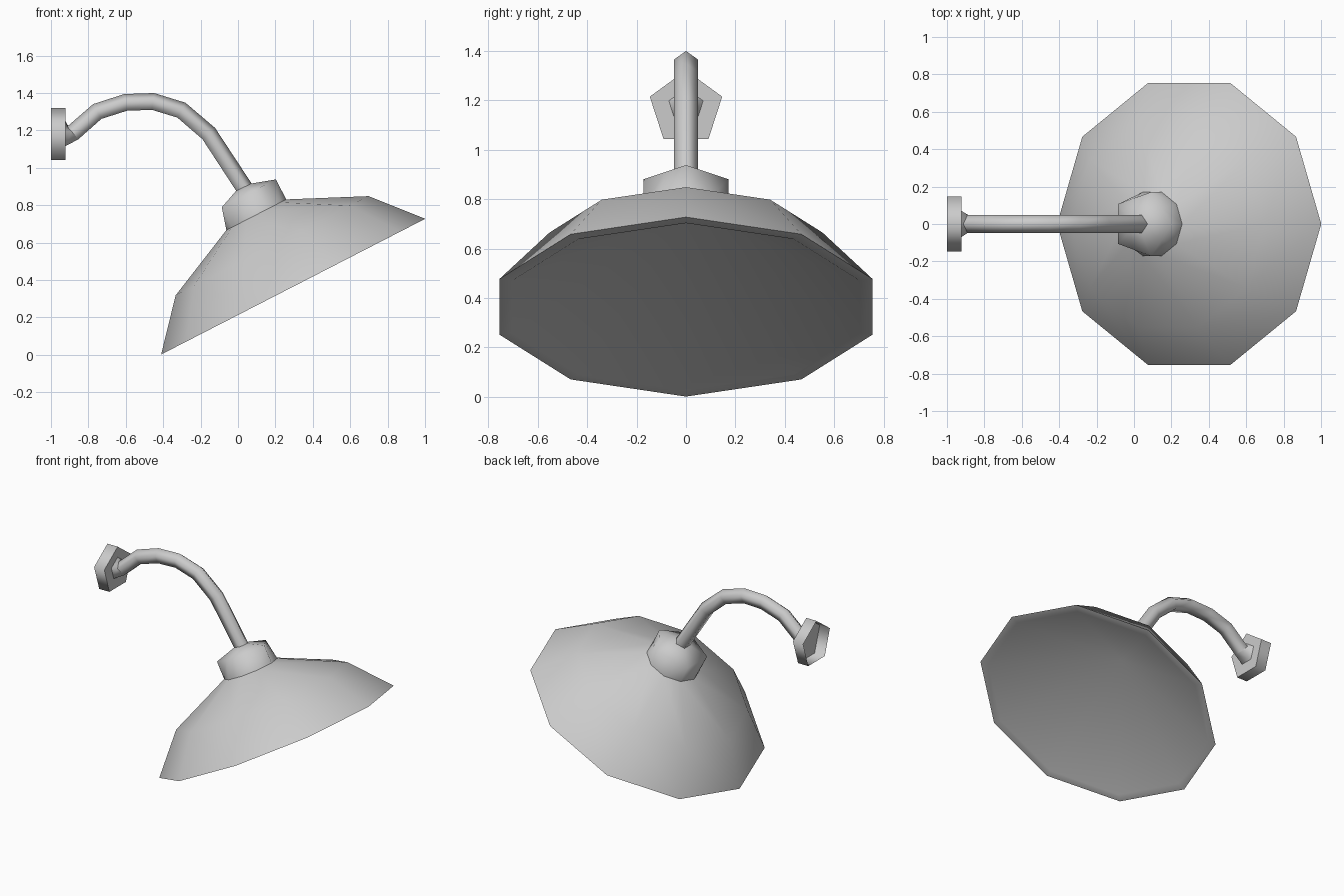
import bpy, bmesh, math
from mathutils import Vector

if "Cube" in bpy.data.objects:
    bpy.data.objects.remove(bpy.data.objects["Cube"])


def sweep(name, rings, sides, smooth, cap_start=False, cap_end=False):
    """Skin rings of (centre, axis direction, radius); radius 0 makes a tip.
    A radius pair gives the radii of even and odd corners.
    The first corner of each ring points to the upper side of the xz plane."""
    bm = bmesh.new()
    loops = []
    for c, d, r in rings:
        c, d = Vector(c), Vector(d).normalized()
        n, y = Vector((-d.z, 0, d.x)), Vector((0, 1, 0))
        if r == 0:
            loops.append([bm.verts.new(c)])
            continue
        pair = r if isinstance(r, tuple) else (r, r)
        loop = []
        for i in range(sides):
            a = 2 * math.pi * i / sides
            loop.append(bm.verts.new(c + pair[i % 2] * (math.cos(a) * n + math.sin(a) * y)))
        loops.append(loop)
    for p, q in zip(loops, loops[1:]):
        for i in range(sides):
            j = (i + 1) % sides
            if len(q) == 1:
                bm.faces.new((p[i], p[j], q[0]))
            else:
                bm.faces.new((p[i], p[j], q[j], q[i]))
    if cap_start:
        bm.faces.new(loops[0])
    if cap_end:
        bm.faces.new(loops[-1])
    bmesh.ops.recalc_face_normals(bm, faces=bm.faces[:])
    mesh = bpy.data.meshes.new(name)
    bm.to_mesh(mesh)
    bm.free()
    mesh.shade_smooth()
    mesh.set_sharp_from_angle(angle=math.radians(smooth))
    obj = bpy.data.objects.new(name, mesh)
    bpy.context.collection.objects.link(obj)
    return obj


# Tilted axis shared by the shade and its cap
tilt = math.radians(27.2)
axis = Vector((-math.sin(tilt), 0, math.cos(tilt)))
rim_centre = Vector((0.295, 0, 0.3645))


def lathe(profile):
    # The ring's first corner lies opposite the tilt, on the raised +x side
    return [(rim_centre + axis * h, -axis, r) for r, h in profile]


# Ten-sided shade: outer skin, flat rim, straight conical inside
sweep("shade", lathe([(0.18, 0.432), (0.58, 0.246), (0.794, 0), (0.741, 0),
                      (0, 0.43)]), 10, 45)

# Cap on top of the shade: ten-sided foot, five-sided shoulder, pointed top
shoulder = 0.18
sweep("shade_cap", lathe([(0.18, 0.43),
                          ((shoulder, shoulder * math.cos(math.pi / 5)), 0.552),
                          (0, 0.61)]), 10, 75)

# Five-sided curved arm
path = [Vector((x, 0, z)) for x, z in [
    (-0.88, 1.183), (-0.75, 1.297), (-0.60, 1.345), (-0.455, 1.35),
    (-0.305, 1.304), (-0.16, 1.18), (0.03, 0.89)]]
rings = []
for i, p in enumerate(path):
    before = (p - path[i - 1]).normalized() if i else Vector()
    after = (path[i + 1] - p).normalized() if i < len(path) - 1 else Vector()
    rings.append((p, before + after, 0.05))
sweep("arm", rings, 5, 75, cap_end=True)

# Tapered collar between the wall plate and the arm
sweep("arm_collar", [((-0.922, 0, 1.175), (1, 0, 0), 0.073), rings[0]], 5, 75)

# Pentagonal wall plate, open at the back
sweep("wall_plate", [((-1, 0, 1.167), (1, 0, 0), 0.154),
                     ((-0.922, 0, 1.167), (1, 0, 0), 0.154)], 5, 75, cap_end=True)
